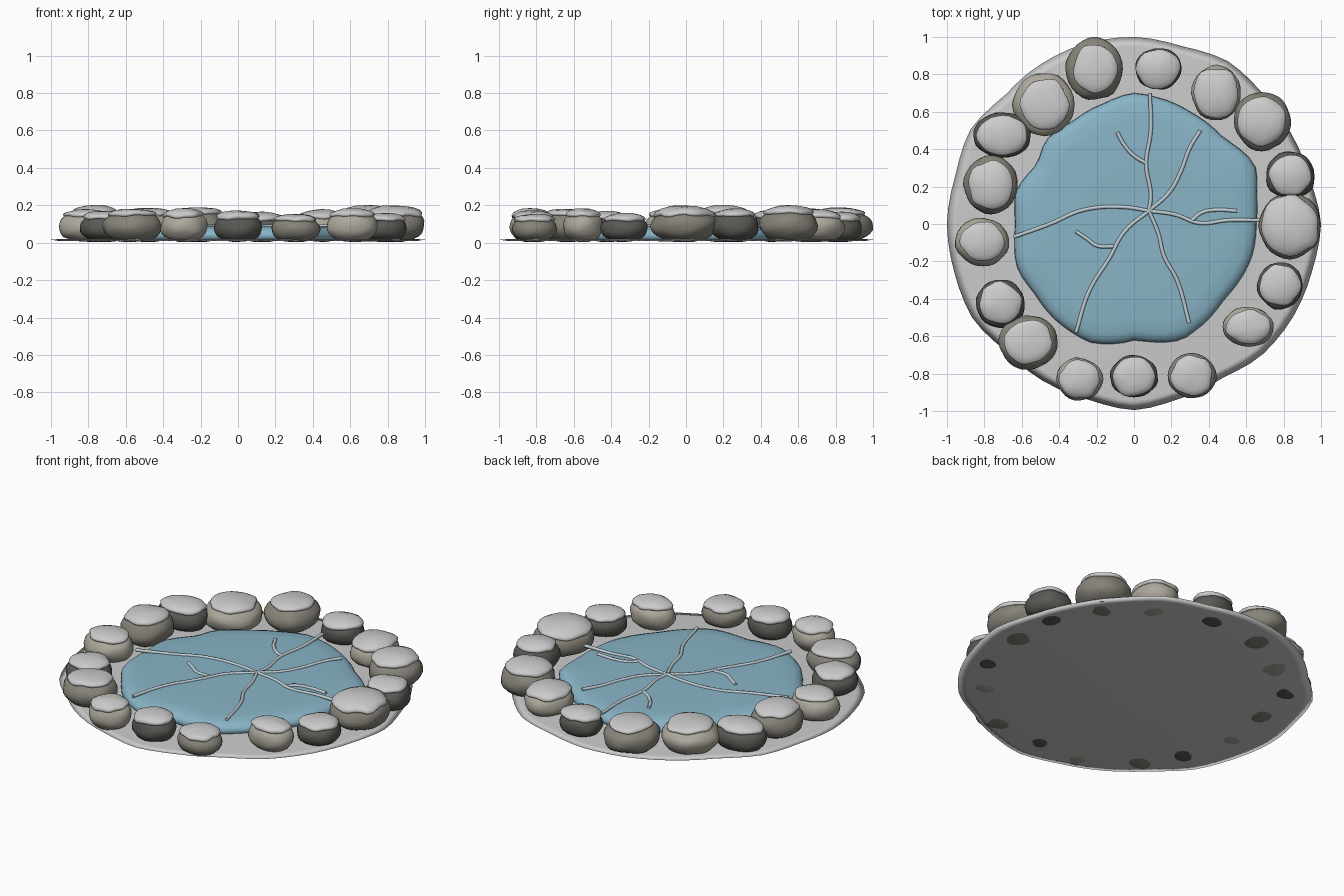
import bpy, bmesh, math, random
from mathutils import Vector, noise

if "Cube" in bpy.data.objects:
    bpy.data.objects.remove(bpy.data.objects["Cube"])

random.seed(4)

def material(name, rgb):
    m = bpy.data.materials.new(name)
    m.diffuse_color = (*rgb, 1)
    m.use_nodes = True
    m.node_tree.nodes["Principled BSDF"].inputs["Base Color"].default_value = m.diffuse_color
    return m

GROUND = material("frosty_ground", (0.68, 0.71, 0.71))
ICE = material("ice", (0.25, 0.46, 0.57))
CRACK = material("crack_frost", (0.52, 0.62, 0.67))
SNOW = material("snow", (0.9, 0.9, 0.91))
STONE = {"l": material("stone_light", (0.42, 0.39, 0.33)),
         "m": material("stone_mid", (0.24, 0.23, 0.19)),
         "d": material("stone_dark", (0.10, 0.10, 0.09))}

def ring_mesh(name, rings, mat, top=None, bottom=None):
    """Skin a stack of closed rings, bottom to top, closing with pole points."""
    bm = bmesh.new()
    rows = [[bm.verts.new(p) for p in r] for r in rings]
    n = len(rows[0])
    for a, b in zip(rows, rows[1:]):
        for i in range(n):
            j = (i + 1) % n
            bm.faces.new((a[i], a[j], b[j], b[i]))
    if top is not None:
        t = bm.verts.new(top)
        for i in range(n):
            bm.faces.new((rows[-1][i], rows[-1][(i + 1) % n], t))
    if bottom is not None:
        t = bm.verts.new(bottom)
        for i in range(n):
            bm.faces.new((rows[0][(i + 1) % n], rows[0][i], t))
    me = bpy.data.meshes.new(name)
    bm.to_mesh(me)
    bm.free()
    me.materials.append(mat)
    for p in me.polygons:
        p.use_smooth = True
    ob = bpy.data.objects.new(name, me)
    bpy.context.collection.objects.link(ob)
    return ob

def outline(knots, n):
    """Smoothly sample a radius outline given as (degrees, radius) knots."""
    k = knots + [(knots[0][0] + 360, knots[0][1])]
    pts = []
    for i in range(n):
        d = 360 * i / n
        for (a, ra), (b, rb) in zip(k, k[1:]):
            if a <= d < b:
                t = (d - a) / (b - a)
                t = t * t * (3 - 2 * t) * 0.5 + t * 0.5
                r = ra + (rb - ra) * t
                pts.append(Vector((r * math.cos(math.radians(d)), r * math.sin(math.radians(d)), 0)))
                break
    return pts

def layer(pts, s, z):
    return [(p.x * s, p.y * s, z) for p in pts]

# snowy ground sheet
ground_r = [1.0, .97, .97, .98, 1.005, .985, 1.0, 1.0, .99, .975, 1.01, .99,
            1.0, .995, 1.0, .965, .97, .97, .995, .965, .95, .98, .985, .985]
g = outline([(i * 15, r) for i, r in enumerate(ground_r)], 72)
ring_mesh("ground", [layer(g, .95, .008), layer(g, 1, .016), layer(g, .95, .02)],
          GROUND, (0, 0, .02), (0, 0, .008))

# domed ice sheet
ice_k = [(0, .655), (11, .67), (26, .72), (45, .665), (61, .67), (76, .685), (90, .70),
         (107, .66), (121, .64), (136, .65), (148, .61), (165, .655), (180, .635),
         (201, .667), (215, .65), (233, .665), (250, .675), (261, .65), (270, .622),
         (293, .67), (302, .655), (320, .63), (346, .655)]
p = outline(ice_k, 72)
ring_mesh("ice", [layer(p, s, z) for s, z in
                  [(.97, .012), (1, .03), (.995, .05), (.97, .07), (.92, .082), (.8, .088), (.4, .09)]],
          ICE, (0, 0, .09), (0, 0, .012))

# cracks: frosty ridges branching from one impact point
C = (.08, .07)
cracks = [
    [C, (.09, .15), (.065, .32), (.09, .5), (.085, .7)],
    [(.065, .325), (0, .365), (-.05, .42), (-.09, .49)],
    [C, (.19, .17), (.25, .28), (.3, .41), (.355, .5)],
    [C, (.22, .05), (.35, .005), (.5, .02), (.68, .02)],
    [(.31, .02), (.36, .06), (.43, .075), (.55, .07)],
    [C, (.13, -.05), (.16, -.17), (.23, -.3), (.295, -.53)],
    [C, (-.05, -.04), (-.13, -.18), (-.24, -.36), (-.31, -.58)],
    [(-.11, -.12), (-.2, -.115), (-.25, -.08), (-.31, -.04)],
    [C, (-.05, .09), (-.27, .075), (-.45, 0), (-.645, -.07)],
]
for k, path in enumerate(cracks):
    cu = bpy.data.curves.new("crack", 'CURVE')
    cu.dimensions = '3D'
    cu.bevel_depth = .010
    cu.bevel_resolution = 1
    cu.resolution_u = 6
    cu.use_fill_caps = True
    sp = cu.splines.new('BEZIER')
    sp.bezier_points.add(len(path) - 1)
    for bp, (x, y) in zip(sp.bezier_points, path):
        bp.co = (x, y, .09)
        bp.handle_left_type = bp.handle_right_type = 'AUTO'
    cu.materials.append(CRACK)
    ob = bpy.data.objects.new(f"crack_{k + 1}", cu)
    bpy.context.collection.objects.link(ob)
    bpy.ops.object.select_all(action='DESELECT')
    ob.select_set(True)
    bpy.context.view_layer.objects.active = ob
    bpy.ops.object.convert(target='MESH')

# rocks with snow caps: x, y, half width, half depth, snow top height, tone, cap size
rocks = [
    (-.21, .83, .155, .165, .19, "m", .70), (.13, .83, .125, .112, .165, "d", .85),
    (.44, .70, .132, .148, .18, "l", .82), (.685, .55, .152, .155, .20, "m", .78),
    (.835, .26, .132, .128, .185, "d", .78), (.835, -.01, .165, .175, .20, "m", .86),
    (.78, -.33, .122, .125, .16, "d", .80), (.61, -.55, .137, .106, .185, "l", .76),
    (.31, -.81, .130, .122, .155, "m", .78), (0, -.815, .130, .112, .175, "d", .82),
    (-.29, -.83, .125, .112, .185, "l", .80), (-.565, -.63, .157, .145, .185, "m", .74),
    (-.715, -.425, .130, .128, .17, "d", .78), (-.81, -.095, .145, .127, .18, "l", .74),
    (-.765, .21, .145, .156, .20, "m", .76), (-.705, .475, .155, .122, .18, "d", .80),
    (-.48, .64, .165, .170, .185, "l", .72),
]
N = 28
for k, (x, y, rx, ry, top, tone, cap) in enumerate(rocks):
    seed = Vector((k * 7.3, k * 3.1, 0))
    half = (top - .018) / 2

    def surf(th, ph, grow=0.0):
        """Point on a lumpy, slightly boxy pebble; th is the polar angle."""
        s, c = math.sin(th), math.cos(th)
        d = Vector((s * math.cos(ph), s * math.sin(ph), c))
        lump = 1 + .07 * noise.noise(d * 1.7 + seed)
        r = max(s, 0) ** .85 * lump
        z = math.copysign(abs(c) ** .9, c) * half * lump
        return (x + (rx + grow) * r * math.cos(ph), y + (ry + grow) * r * math.sin(ph),
                max(.003, half + .003 + z + grow))

    angles = [2 * math.pi * i / N for i in range(N)]
    ths = [math.pi * (1 - j / 14) for j in range(1, 14)]
    ring_mesh(f"rock_{k + 1}", [[surf(t, a) for a in angles] for t in ths],
              STONE[tone], surf(0, 0), surf(math.pi, 0))

    # snow cap: raised shell over the crown with a ragged, rolled edge
    edge = [math.asin(min(.93, cap * (1 + .13 * noise.noise(
        Vector((1.6 * math.cos(a), 1.6 * math.sin(a), 5)) + seed)))) for a in angles]
    prof = [(1.0, -.006), (1.03, .005), (.98, .011), (.85, .014), (.6, .014), (.3, .014)]
    ring_mesh(f"snow_cap_{k + 1}",
              [[surf(e * f, a, gr) for a, e in zip(angles, edge)] for f, gr in prof],
              SNOW, surf(0, 0, .014), surf(0, 0, -.01))
